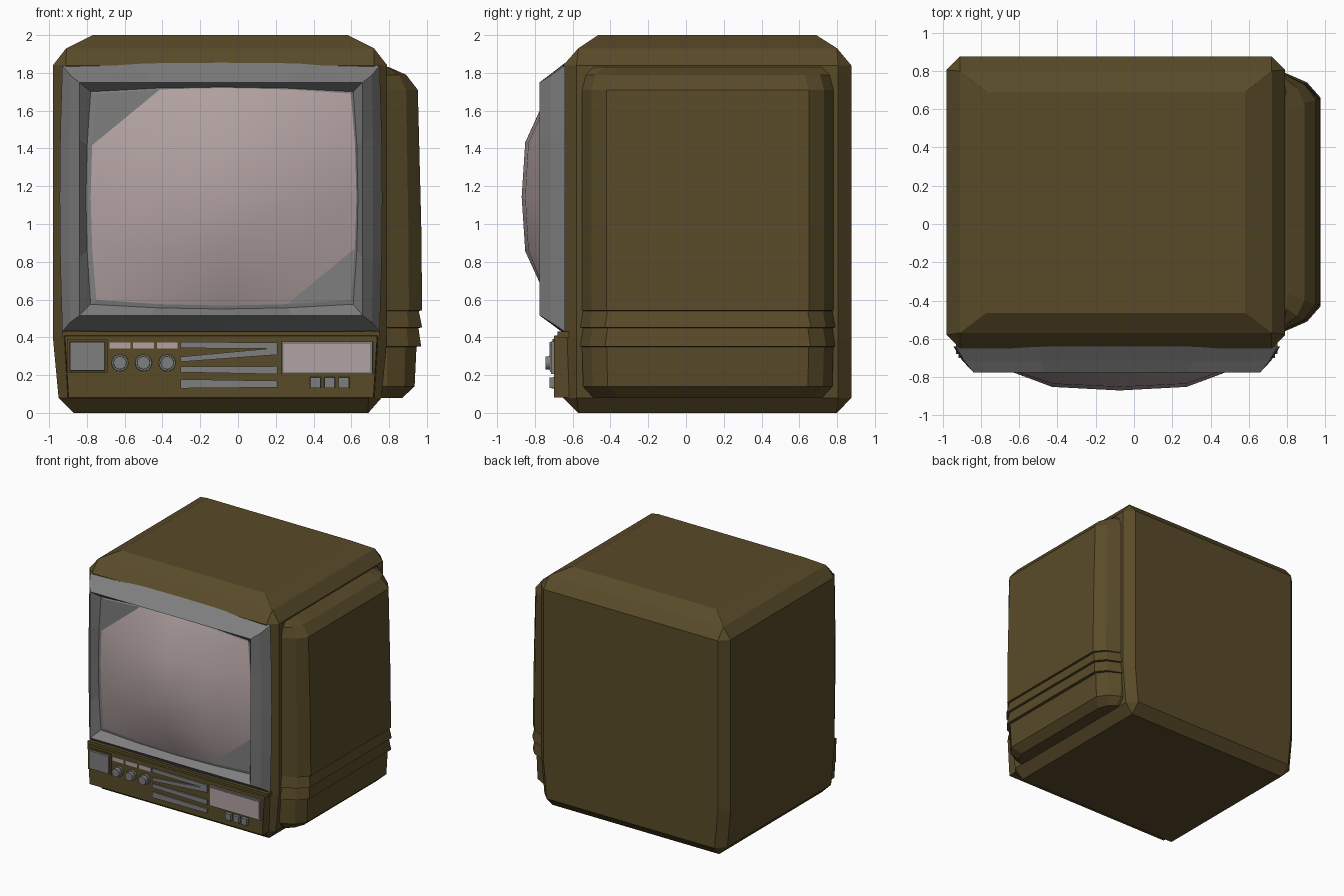
import bpy, bmesh, math

if "Cube" in bpy.data.objects:
    bpy.data.objects.remove(bpy.data.objects["Cube"])


def material(name, rgb):
    m = bpy.data.materials.new(name)
    m.diffuse_color = (*rgb, 1)
    m.use_nodes = True
    m.node_tree.nodes["Principled BSDF"].inputs["Base Color"].default_value = m.diffuse_color
    return m


BROWN = material("brown_casing", (0.10, 0.07, 0.022))
GREY = material("dark_grey", (0.21, 0.21, 0.21))
PALE = material("pale_glass", (0.45, 0.36, 0.36))


def finish(name, bm, mat):
    bmesh.ops.remove_doubles(bm, verts=bm.verts, dist=0.0005)
    bmesh.ops.recalc_face_normals(bm, faces=bm.faces)
    mesh = bpy.data.meshes.new(name)
    bm.to_mesh(mesh)
    bm.free()
    mesh.materials.append(mat)
    ob = bpy.data.objects.new(name, mesh)
    bpy.context.collection.objects.link(ob)
    return ob


def loft(name, rings, mat):
    """Skin a list of equal-length point rings and cap both ends."""
    bm = bmesh.new()
    vs = [[bm.verts.new(p) for p in r] for r in rings]
    n = len(vs[0])
    for a, b in zip(vs, vs[1:]):
        for i in range(n):
            j = (i + 1) % n
            bm.faces.new((a[i], a[j], b[j], b[i]))
    bm.faces.new(vs[0])
    bm.faces.new(vs[-1])
    return finish(name, bm, mat)


def prism(name, pts, back, front, mat, shrink=1.0):
    """Extrude an xz outline forward, optionally tapering its front face."""
    cx = sum(p[0] for p in pts) / len(pts)
    cz = sum(p[1] for p in pts) / len(pts)
    return loft(name, [[(x, back, z) for x, z in pts],
                       [(cx + (x - cx) * shrink, front, cz + (z - cz) * shrink)
                        for x, z in pts]], mat)


def rect(x0, x1, z0, z1):
    return [(x0, z0), (x1, z0), (x1, z1), (x0, z1)]


# Main casing: stacked rectangles with chamfered corners
def casing_ring(z, x0, x1, y0, y1, c):
    return [(x0 + c, y0, z), (x1 - c, y0, z), (x1, y0 + c, z), (x1, y1 - c, z),
            (x1 - c, y1, z), (x0 + c, y1, z), (x0, y1 - c, z), (x0, y0 + c, z)]


loft("casing", [casing_ring(*r) for r in (
    (0.00, -0.87, 0.69, -0.57, 0.80, 0.001),
    (0.08, -0.95, 0.76, -0.65, 0.875, 0.07),
    (0.40, -0.98, 0.79, -0.65, 0.875, 0.07),
    (1.84, -0.98, 0.79, -0.65, 0.875, 0.07),
    (1.93, -0.91, 0.72, -0.57, 0.80, 0.001),
    (2.00, -0.77, 0.58, -0.465, 0.69, 0.001))], BROWN)


# Side housing with stepped louvres near its foot
def side_ring(z, x, inset):
    y0, y1 = -0.55 + inset, 0.78 - inset
    xm = 0.79 + (x - 0.79) * 0.62
    return [(0.75, y0, z), (0.79, y0, z), (xm, y0 + 0.05, z), (x, y0 + 0.13, z),
            (x, y1 - 0.13, z), (xm, y1 - 0.05, z), (0.79, y1, z), (0.75, y1, z)]


loft("side_housing", [side_ring(*r) for r in (
    (0.08, 0.87, 0.06), (0.14, 0.935, 0.005), (0.35, 0.945, 0),
    (0.352, 0.970, -0.01), (0.45, 0.955, 0.005),
    (0.452, 0.975, -0.01), (0.54, 0.957, 0.005),
    (0.542, 0.975, 0), (1.0, 0.97, 0), (1.71, 0.952, 0),
    (1.79, 0.89, 0.02), (1.83, 0.80, 0.06))], BROWN)


# Screen surround and glass share one bulged-rectangle mapping
def bulged(u, v, x0, x1, z0, z1, b):
    return ((x0 + x1) / 2 + u * ((x1 - x0) / 2 + b * (1 - v * v)),
            (z0 + z1) / 2 + v * ((z1 - z0) / 2 + b * (1 - u * u)))


S = (-1, -0.5, 0, 0.5, 1)
LOOP = ([(u, -1) for u in S[:-1]] + [(1, v) for v in S[:-1]]
        + [(-u, 1) for u in S[:-1]] + [(-1, -v) for v in S[:-1]])


def surround_ring(y, *box):
    return [(x, y, z) for x, z in (bulged(u, v, *box) for u, v in LOOP)]


GLASS = (-0.75, 0.597, 0.598, 1.69, 0.03)
surround = [surround_ring(*r) for r in (
    (-0.64, -0.93, 0.75, 0.43, 1.84, 0.014),
    (-0.715, -0.888, 0.708, 0.48, 1.787, 0.008),
    (-0.775, -0.84, 0.66, 0.515, 1.75, 0),
    (-0.715, -0.78, 0.61, 0.575, 1.70, 0.025),
    (-0.72, *GLASS))]
loft("screen_surround", surround, GREY)

bm = bmesh.new()
grid = []
for v in S:
    row = []
    for u in S:
        x, z = bulged(u, v, *GLASS)
        y = -0.87 + 0.15 * (1 - (1 - abs(u) ** 3) * (1 - abs(v) ** 3))
        row.append(bm.verts.new((x, y, z)))
    grid.append(row)
for j in range(4):
    for i in range(4):
        bm.faces.new((grid[j][i], grid[j][i + 1], grid[j + 1][i + 1], grid[j + 1][i]))
for f in bm.faces:
    f.normal_update()
    f.smooth = True
finish("screen_glass", bm, PALE)

# Control panel
prism("control_panel", [(-0.905, 0.08), (0.725, 0.08), (0.745, 0.41), (-0.925, 0.41)],
      -0.57, -0.70, BROWN, 0.99)
prism("panel_lip", rect(-0.93, 0.75, 0.40, 0.43), -0.60, -0.68, BROWN)

# Large square button in its frame
prism("square_button_frame", rect(-0.905, -0.69, 0.21, 0.39), -0.69, -0.708, BROWN)
prism("square_button", rect(-0.895, -0.70, 0.22, 0.38), -0.69, -0.722, GREY, 0.94)

# Knobs with a pale marker above each
for i in range(3):
    x, n = -0.625 + 0.125 * i, 16
    for part, r, y in (("base", 0.046, -0.715), ("cap", 0.036, -0.745)):
        prism(f"knob_{part}_{i + 1}",
              [(x + r * math.cos(2 * math.pi * k / n), 0.265 + r * math.sin(2 * math.pi * k / n))
               for k in range(n)], -0.69, y, GREY, 0.95)
    prism(f"knob_marker_{i + 1}", rect(x - 0.055, x + 0.055, 0.34, 0.373), -0.69, -0.706, PALE)

# Slightly skewed speaker bars: left low/high, right low/high
for i, (a, b, c, d) in enumerate(((0.343, 0.376, 0.34, 0.372), (0.27, 0.297, 0.308, 0.345),
                                  (0.215, 0.245, 0.205, 0.247), (0.13, 0.178, 0.135, 0.17))):
    prism(f"speaker_bar_{i + 1}", [(-0.305, a), (0.21, c), (0.21, d), (-0.305, b)],
          -0.69, -0.712, GREY)

# Display window and three push buttons
prism("display_frame", rect(0.228, 0.715, 0.205, 0.378), -0.69, -0.715, GREY, 0.985)
prism("display_window", rect(0.242, 0.70, 0.217, 0.365), -0.69, -0.72, PALE)
for i in range(3):
    x = 0.41 + 0.075 * i
    prism(f"push_button_{i + 1}", rect(x - 0.03, x + 0.03, 0.13, 0.19), -0.69, -0.722, GREY, 0.9)
